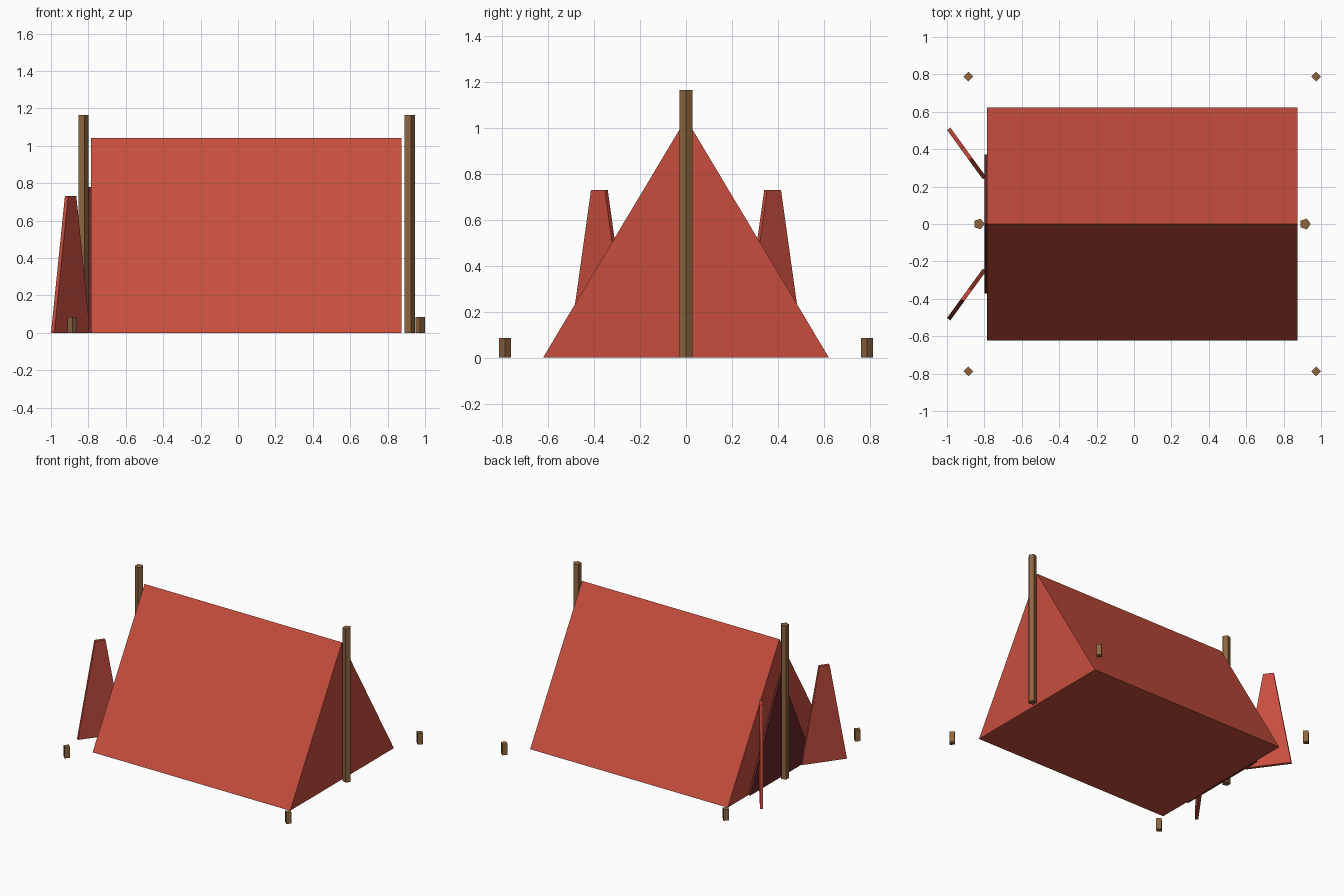
import bpy, bmesh, math
from mathutils import Matrix, Vector

cube = bpy.data.objects.get("Cube")
if cube:
    bpy.data.objects.remove(cube, do_unlink=True)


def material(name, rgb):
    mat = bpy.data.materials.new(name)
    mat.use_nodes = True
    mat.diffuse_color = (*rgb, 1)
    mat.node_tree.nodes["Principled BSDF"].inputs["Base Color"].default_value = (*rgb, 1)
    return mat


canvas_red = material("canvas red", (0.57, 0.076, 0.048))
dark_red = material("dark opening red", (0.14, 0.018, 0.02))
wood_brown = material("wood brown", (0.27, 0.13, 0.05))


def add_object(name, bm, mat):
    bmesh.ops.recalc_face_normals(bm, faces=bm.faces)
    mesh = bpy.data.meshes.new(name)
    bm.to_mesh(mesh)
    bm.free()
    mesh.materials.append(mat)
    obj = bpy.data.objects.new(name, mesh)
    bpy.context.collection.objects.link(obj)
    return obj


def slab(name, profile, start, end, mat):
    """Extrude a (y, z) profile along x from start to end."""
    bm = bmesh.new()
    face = bm.faces.new([bm.verts.new((start, y, z)) for y, z in profile])
    moved = bmesh.ops.extrude_face_region(bm, geom=[face])["geom"]
    bmesh.ops.translate(bm, vec=(end - start, 0, 0),
                        verts=[v for v in moved if isinstance(v, bmesh.types.BMVert)])
    # Extruding drops nothing from a lone face, so both ends stay closed
    if len(bm.faces) < len(profile) + 2:
        bmesh.ops.holes_fill(bm, edges=bm.edges)
    return add_object(name, bm, mat)


def post(name, sides, radius, height, x, y):
    bm = bmesh.new()
    bmesh.ops.create_cone(bm, cap_ends=True, segments=sides,
                          radius1=radius, radius2=radius, depth=height)
    # Put the first corner on +x
    corner = max(bm.verts, key=lambda v: v.co.y)
    turn = -math.atan2(corner.co.y, corner.co.x)
    bmesh.ops.transform(bm, matrix=Matrix.Rotation(turn, 4, "Z"), verts=bm.verts)
    bmesh.ops.translate(bm, vec=(x, y, height / 2), verts=bm.verts)
    return add_object(name, bm, wood_brown)


# Tent body and the dark doorway on its open end
slab("tent_body", [(-0.622, 0), (0.622, 0), (0, 1.04)], -0.785, 0.873, canvas_red)
slab("doorway", [(-0.372, 0), (0.372, 0), (0, 0.78)], -0.80, -0.78, dark_red)

# Door flaps, swung outwards
for side, label in ((1, "left"), (-1, "right")):
    flap = slab(label + "_door_flap",
                [(-0.163, 0), (0.163, 0), (0.037, 0.73), (-0.037, 0.73)],
                -0.011, 0.011, canvas_red)
    flap.location = Vector((-0.895, side * 0.377, 0))
    flap.rotation_euler.z = side * math.radians(36)

# Ridge poles at each end
for label, x in (("doorway", -0.829), ("rear", 0.915)):
    post(label + "_pole", 5, 0.03, 1.165, x, 0)

# Corner pegs
for end, x in (("doorway", -0.886), ("rear", 0.974)):
    for label, y in (("left", 0.788), ("right", -0.788)):
        post(f"{end}_{label}_peg", 4, 0.026, 0.085, x, y)
